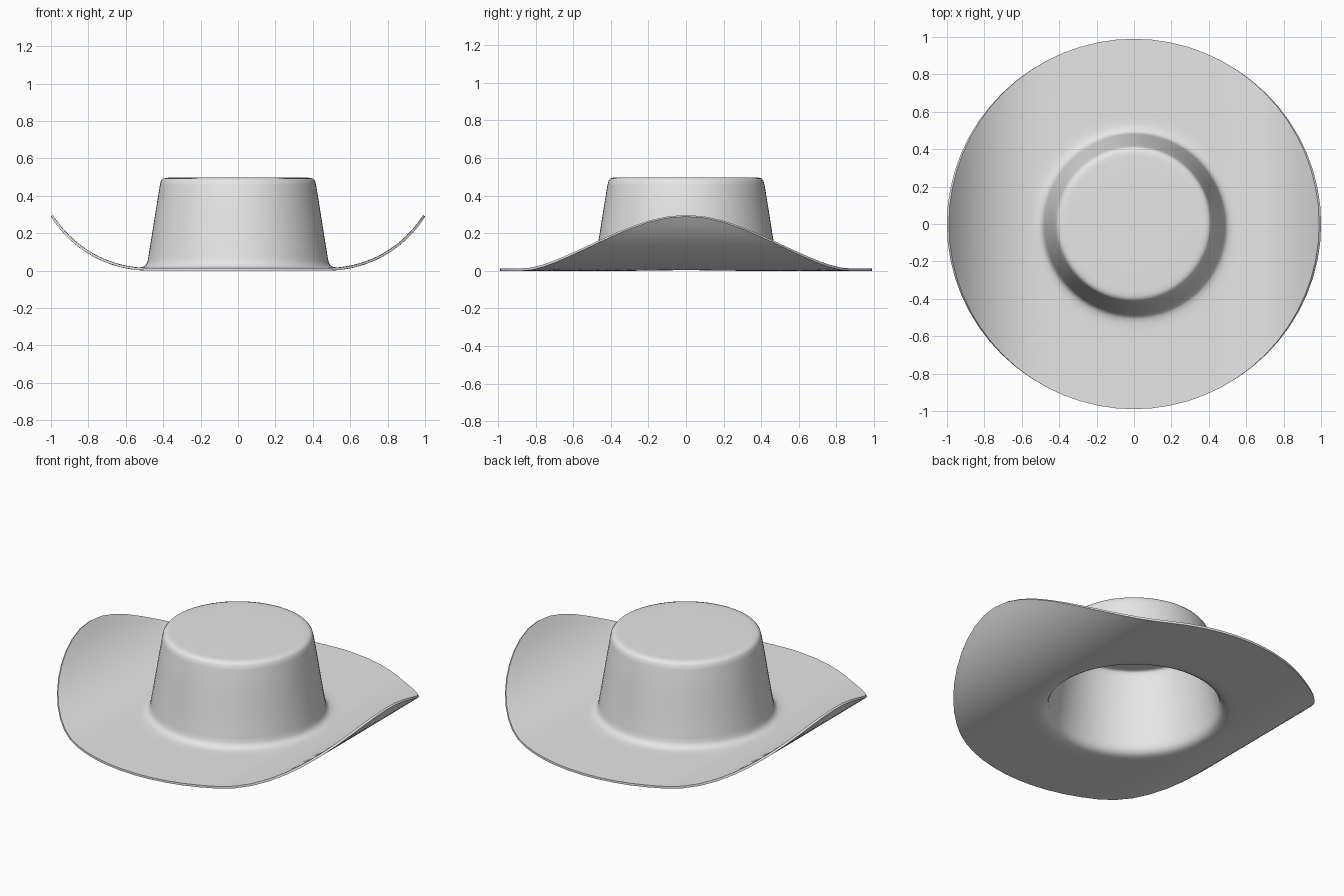
import bpy
import math

old = bpy.data.objects.get("Cube")
if old:
    bpy.data.objects.remove(old, do_unlink=True)

SEGMENTS = 64
THICKNESS = 0.013
BRIM_RADIUS = 0.99
BEND_START = 0.48
BEND_RADIUS = 0.60

# One plain felt colour
felt = bpy.data.materials.new("grey_felt")
felt.use_nodes = True
grey = (0.8, 0.8, 0.8, 1)
felt.diffuse_color = grey
felt.node_tree.nodes["Principled BSDF"].inputs["Base Color"].default_value = grey

# Outer profile: crown top, rounded shoulder, tapered wall, flared foot
profile = [(0.2, 0.497), (0.36, 0.497), (0.385, 0.496), (0.402, 0.491),
           (0.412, 0.479), (0.418, 0.455), (0.44, 0.32), (0.462, 0.18),
           (0.48, 0.07), (0.485, 0.045), (0.494, 0.028), (0.51, 0.018),
           (0.535, 0.014)]
# Flat brim rings out to the rim
rings = 14
for i in range(1, rings + 1):
    profile.append((0.535 + (BRIM_RADIUS - 0.535) * i / rings, THICKNESS))


def curl(x):
    """Height gained where the sides of the brim roll upward."""
    d = max(0, abs(x) - BEND_START)
    return BEND_RADIUS - math.sqrt(BEND_RADIUS ** 2 - d * d)


# Revolve the profile and curl the sides
verts = [(0, 0, profile[0][1])]
faces = []
for r, z in profile:
    for s in range(SEGMENTS):
        a = 2 * math.pi * s / SEGMENTS
        x, y = r * math.cos(a), r * math.sin(a)
        verts.append((x, y, z + curl(x)))
for s in range(SEGMENTS):
    t = (s + 1) % SEGMENTS
    faces.append((0, 1 + s, 1 + t))
    for k in range(len(profile) - 1):
        a, b = 1 + k * SEGMENTS, 1 + (k + 1) * SEGMENTS
        faces.append((a + s, b + s, b + t, a + t))

mesh = bpy.data.meshes.new("hat")
mesh.from_pydata(verts, [], faces)
mesh.materials.append(felt)
hat = bpy.data.objects.new("hat", mesh)
bpy.context.collection.objects.link(hat)

# Felt thickness on the inside, leaving the crown hollow
bpy.ops.object.select_all(action="DESELECT")
hat.select_set(True)
bpy.context.view_layer.objects.active = hat
shell = hat.modifiers.new("thickness", "SOLIDIFY")
shell.thickness = THICKNESS
shell.offset = -1
bpy.ops.object.modifier_apply(modifier=shell.name)
bpy.ops.object.shade_smooth_by_angle(angle=math.radians(50))
